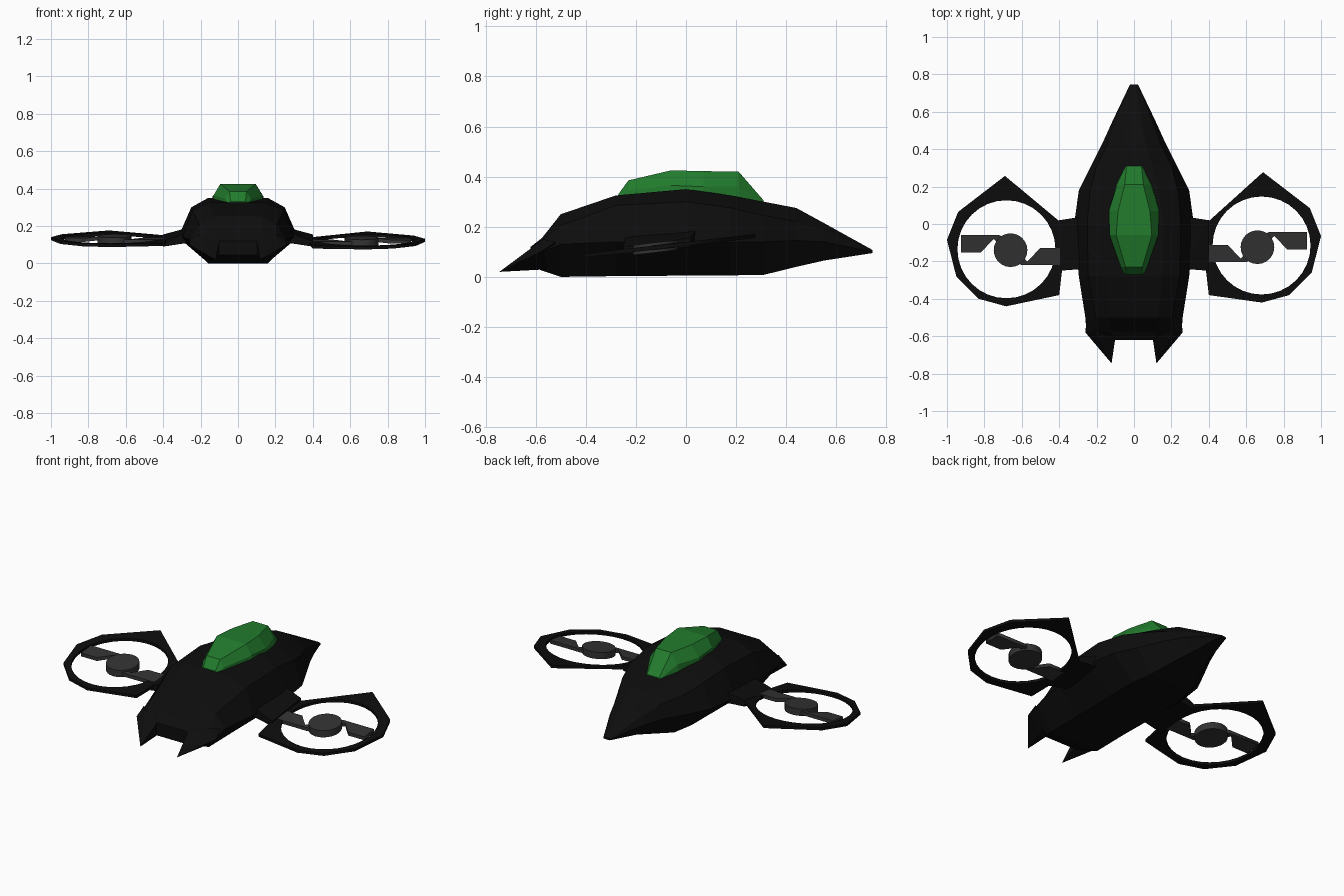
import bpy, bmesh
from math import sin, cos, pi
from mathutils import Matrix

if "Cube" in bpy.data.objects:
    bpy.data.objects.remove(bpy.data.objects["Cube"])


def material(name, rgb):
    m = bpy.data.materials.new(name)
    m.diffuse_color = (*rgb, 1)
    m.use_nodes = True
    m.node_tree.nodes["Principled BSDF"].inputs["Base Color"].default_value = m.diffuse_color
    return m


BLACK = material("black", (0.004, 0.004, 0.004))
GREY = material("dark_grey", (0.033, 0.033, 0.034))
GREEN = material("green", (0.016, 0.2, 0.026))


def finish(name, bm, mat):
    bmesh.ops.remove_doubles(bm, verts=bm.verts, dist=1e-5)
    bmesh.ops.recalc_face_normals(bm, faces=bm.faces)
    me = bpy.data.meshes.new(name)
    bm.to_mesh(me)
    bm.free()
    me.materials.append(mat)
    ob = bpy.data.objects.new(name, me)
    bpy.context.collection.objects.link(ob)
    return ob


def loft(name, stations, mat):
    """Skin mirrored half sections given as (y, x0, z0, x1, z1, ...)."""
    bm = bmesh.new()
    rings = []
    for y, *p in stations:
        half = list(zip(p[::2], p[1::2]))
        pts = half + [(-x, z) for x, z in reversed(half)]
        rings.append([bm.verts.new((x, y, z)) for x, z in pts])
    n = len(rings[0])
    for a, b in zip(rings, rings[1:]):
        for i in range(n):
            j = (i + 1) % n
            bm.faces.new((a[i], a[j], b[j], b[i]))
    bm.faces.new(rings[0])
    bm.faces.new(rings[-1])
    return finish(name, bm, mat)


def plate(name, loops, thickness, mat, matrix):
    """Flat plate from closed outlines; inner outlines become holes."""
    cu = bpy.data.curves.new(name + "_outline", 'CURVE')
    cu.dimensions = '2D'
    cu.fill_mode = 'BOTH'
    cu.extrude = thickness / 2
    for loop in loops:
        sp = cu.splines.new('POLY')
        sp.points.add(len(loop) - 1)
        for q, (x, y) in zip(sp.points, loop):
            q.co = (x, y, 0, 1)
        sp.use_cyclic_u = True
    tmp = bpy.data.objects.new("outline", cu)
    bpy.context.collection.objects.link(tmp)
    bpy.context.view_layer.update()
    me = bpy.data.meshes.new_from_object(tmp.evaluated_get(bpy.context.evaluated_depsgraph_get()))
    bpy.data.objects.remove(tmp)
    bm = bmesh.new()
    bm.from_mesh(me)
    bpy.data.meshes.remove(me)
    bm.transform(matrix)
    return finish(name, bm, mat)


def hull(name, pts, mat):
    bm = bmesh.new()
    for p in pts:
        bm.verts.new(p)
    bmesh.ops.convex_hull(bm, input=bm.verts)
    return finish(name, bm, mat)


def circle(cx, cy, r, n):
    return [(cx + r * cos(2 * pi * i / n), cy + r * sin(2 * pi * i / n)) for i in range(n)]


# Faceted fuselage: floor edge, widest edge, shoulder, roof edge
loft("fuselage", [
    (0.745, .02, .095, .022, .10, .02, .103, .01, .107),
    (0.55, .06, .065, .115, .14, .095, .185, .04, .215),
    (0.44, .10, .04, .165, .145, .135, .22, .06, .275),
    (0.31, .14, .008, .23, .14, .20, .245, .10, .30),
    (0.18, .16, .006, .295, .14, .235, .275, .13, .325),
    (0.00, .16, .005, .32, .14, .25, .30, .16, .35),
    (-0.28, .16, .003, .295, .14, .245, .285, .15, .325),
    (-0.50, .16, 0, .26, .13, .205, .205, .13, .25),
    (-0.575, .13, .025, .255, .10, .20, .145, .12, .155),
    (-0.62, .10, .045, .11, .08, .11, .10, .10, .12)], BLACK)

# Glass canopy
loft("canopy", [
    (0.31, .045, .285, .045, .297, .04, .305),
    (0.21, .10, .29, .09, .36, .05, .42),
    (0.07, .135, .30, .135, .36, .085, .422),
    (-0.06, .13, .30, .13, .365, .095, .425),
    (-0.23, .075, .29, .07, .345, .045, .385),
    (-0.27, .055, .29, .05, .32, .04, .33)], GREEN)

DUCT = [(.69, .257), (.94, .065), (1.0, -.085), (.95, -.28), (.83, -.40),
        (.684, -.44), (.40, -.38), (.385, -.25), (.385, .02), (.405, .02)]
BLADE = [(.265, .08), (.06, .08), (0, .05), (.03, 0), (.09, .06), (.16, -.013), (.265, -.013)]

for side, s, dy, slope in (("left", -1, 0, .105), ("right", 1, .02, .115)):
    hx, hy, z0 = .66, -.14 + .8 * dy, .127 if s < 0 else .117
    # mirror, then tilt the whole rotor unit up towards the nose
    tilt = Matrix(((s, 0, 0, 0), (0, 1, 0, 0), (0, slope, 1, z0 - slope * hy), (0, 0, 0, 1)))
    outer = [(x, y + (dy if x > .5 else 0)) for x, y in DUCT]
    plate(side + "_duct", [outer, circle(.682, dy - .135, .262, 32)], .016, BLACK, tilt)
    plate(side + "_hub", [circle(hx, hy, .09, 24)], .04, GREY, tilt)
    for k, label in ((1, "outer"), (-1, "inner")):
        pts = [(hx + k * x, hy + k * y) for x, y in BLADE]
        plate(f"{side}_{label}_blade", [pts], .02, GREY, tilt)
    # Strut joining the duct to the fuselage
    hull(side + "_strut", [(s * x, y, z) for x, y, z in (
        (.27, .04, .12), (.27, .04, .19), (.27, -.24, .11), (.27, -.24, .165),
        (.40, .02, .12), (.40, .02, .155), (.40, -.25, .09), (.40, -.25, .12))], BLACK)
    # Pointed tail prong
    hull(side + "_tail_prong", [(s * x, y, z) for x, y, z in (
        (.12, -.745, .02), (.26, -.58, .10), (.255, -.52, .14), (.21, -.57, .15),
        (.10, -.61, .12), (.10, -.61, .045), (.17, -.56, .03))], BLACK)
